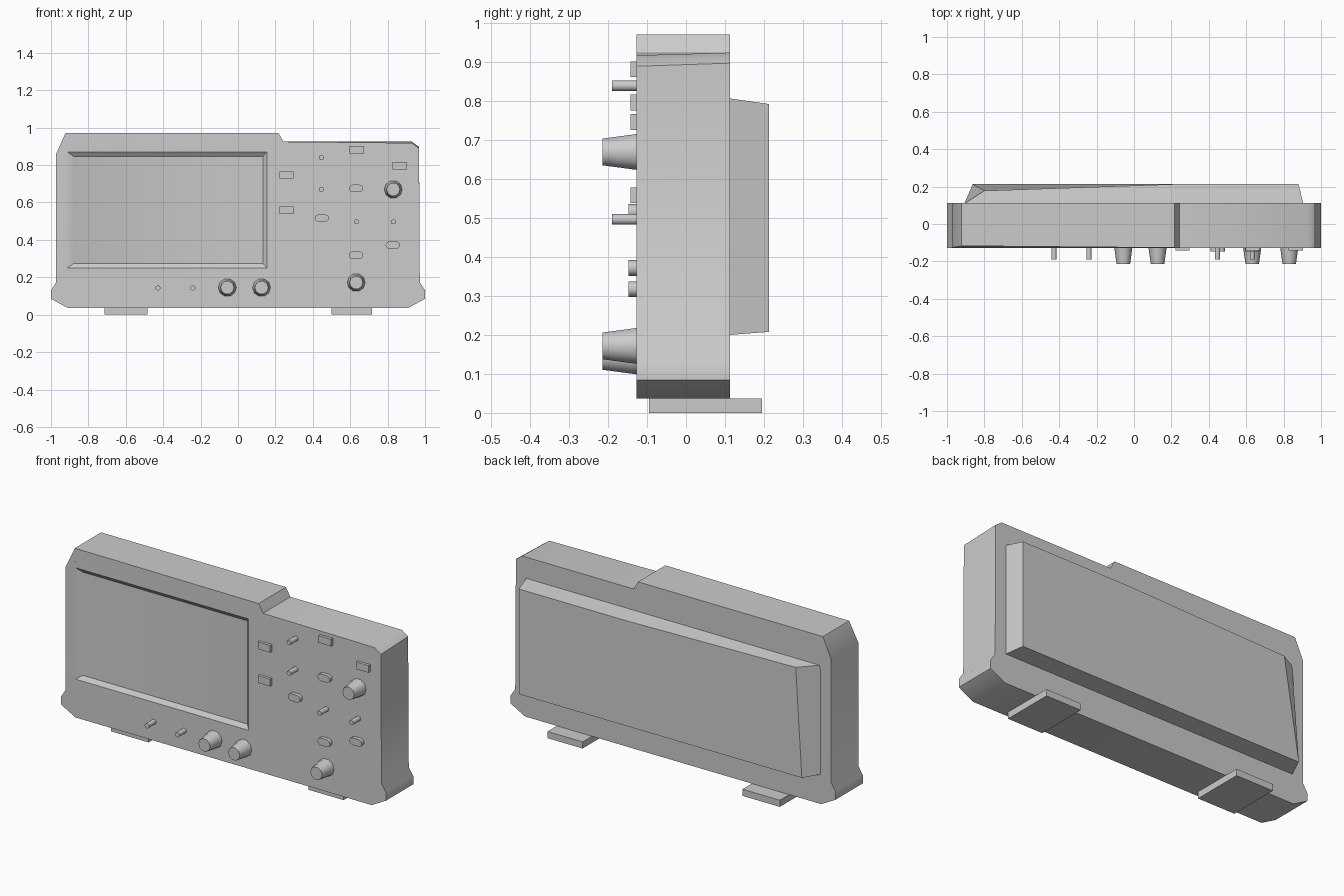
import bpy, bmesh, math
from mathutils import Vector

if "Cube" in bpy.data.objects:
    bpy.data.objects.remove(bpy.data.objects["Cube"])

FRONT, BACK = -0.127, 0.113


def finish(bm, name, angle=None):
    bmesh.ops.recalc_face_normals(bm, faces=bm.faces)
    mesh = bpy.data.meshes.new(name)
    bm.to_mesh(mesh)
    bm.free()
    ob = bpy.data.objects.new(name, mesh)
    bpy.context.collection.objects.link(ob)
    if angle:
        smooth(ob, angle)
    return ob


def activate(ob):
    bpy.ops.object.select_all(action='DESELECT')
    ob.select_set(True)
    bpy.context.view_layer.objects.active = ob


def smooth(ob, angle):
    activate(ob)
    bpy.ops.object.shade_smooth_by_angle(angle=math.radians(angle))


def loft(name, ring_a, ring_b, angle=None):
    """Closed solid between two matching rings of 3D points."""
    bm = bmesh.new()
    a = [bm.verts.new(p) for p in ring_a]
    b = [bm.verts.new(p) for p in ring_b]
    bm.faces.new(a)
    bm.faces.new(b[::-1])
    for i in range(len(a)):
        j = (i + 1) % len(a)
        bm.faces.new((a[i], b[i], b[j], a[j]))
    return finish(bm, name, angle)


def at(points, y):
    return [(x, y, z) for x, z in points]


def rect(x0, x1, z0, z1):
    return [(x0, z0), (x1, z0), (x1, z1), (x0, z1)]


def circle(x, z, r, n):
    return [(x + r * math.cos(math.tau * i / n), z + r * math.sin(math.tau * i / n))
            for i in range(n)]


def pill(x, z, half, r, n=6):
    pts = []
    for side, start in ((1, -math.pi / 2), (-1, math.pi / 2)):
        for i in range(n + 1):
            t = start + math.pi * i / n
            pts.append((x + side * (half - r) + r * math.cos(t), z + r * math.sin(t)))
    return pts


# Case: stepped outline extruded front to back
outline = [(-0.912, 0.037), (0.912, 0.037), (1.0, 0.085), (1.0, 0.13), (0.972, 0.174),
           (0.968, 0.898), (0.93, 0.925), (0.243, 0.925), (0.216, 0.972),
           (-0.922, 0.972), (-0.972, 0.86), (-0.972, 0.174), (-1.0, 0.13), (-1.0, 0.085)]
case = loft("case", at(outline, FRONT), at(outline, BACK))

# Screen recess: sloped cutter, continued in front of the face
def screen(t):
    return rect(-0.912 + 0.033 * t, 0.154 - 0.02 * t, 0.25 + 0.023 * t, 0.87 - 0.023 * t)

cutter = loft("screen_cutter", at(screen(-1), FRONT - 0.018), at(screen(1), FRONT + 0.018))
cutter.hide_render = True
mod = case.modifiers.new("screen_recess", 'BOOLEAN')
mod.operation, mod.object, mod.solver = 'DIFFERENCE', cutter, 'EXACT'
activate(case)
bpy.ops.object.modifier_apply(modifier=mod.name)
bpy.data.objects.remove(cutter)

# Slight lean of the upper front edge
for p, move in (((-0.922, 0.972), (0, 0.01, 0)), ((0.93, 0.925), (0, 0, -0.007)),
                ((0.968, 0.898), (0, 0, -0.008))):
    for v in case.data.vertices:
        if (v.co - Vector((p[0], FRONT, p[1]))).length < 1e-4:
            v.co += Vector(move)
smooth(case, 36)

# Rear housing, with its upper left corner pulled in
base = at([(0.905, 0.2), (0.905, 0.808), (0.22, 0.808), (-0.908, 0.808), (-0.908, 0.2)],
          BACK - 0.005)
outer = [(0.88, 0.213, 0.208), (0.88, 0.213, 0.793), (0.22, 0.213, 0.793),
         (-0.80, 0.178, 0.793), (-0.862, 0.213, 0.208)]
loft("rear_housing", base, outer)

# Feet
for side, x0, x1 in (("left", -0.714, -0.484), ("right", 0.5, 0.716)):
    foot = rect(x0, x1, 0, 0.037)
    loft(f"foot_{side}", at(foot, -0.095), at(foot, 0.195))

# Tapered knobs
for x, z in ((0.83, 0.67), (0.632, 0.172), (-0.057, 0.145), (0.126, 0.145)):
    loft("knob", at(circle(x, z, 0.049, 10), FRONT + 0.005),
         at(circle(x, z, 0.036, 10), -0.215), 40)

# Small pins
for x, z in ((-0.428, 0.143), (-0.241, 0.143), (0.446, 0.84), (0.446, 0.67),
             (0.633, 0.497), (0.83, 0.497)):
    pin = circle(x, z, 0.014, 10)
    loft("pin", at(pin, FRONT + 0.005), at(pin, -0.19), 40)

# Oval buttons
for x, z in ((0.448, 0.516), (0.631, 0.675), (0.827, 0.372), (0.631, 0.318)):
    oval = pill(x, z, 0.038, 0.02)
    loft("oval_button", at(oval, FRONT + 0.005), at(oval, -0.148), 40)

# Rectangular buttons
for x, z in ((0.26, 0.747), (0.26, 0.559), (0.635, 0.882), (0.865, 0.797)):
    key = rect(x - 0.038, x + 0.038, z - 0.02, z + 0.02)
    loft("rectangular_button", at(key, FRONT + 0.005), at(key, -0.143))
